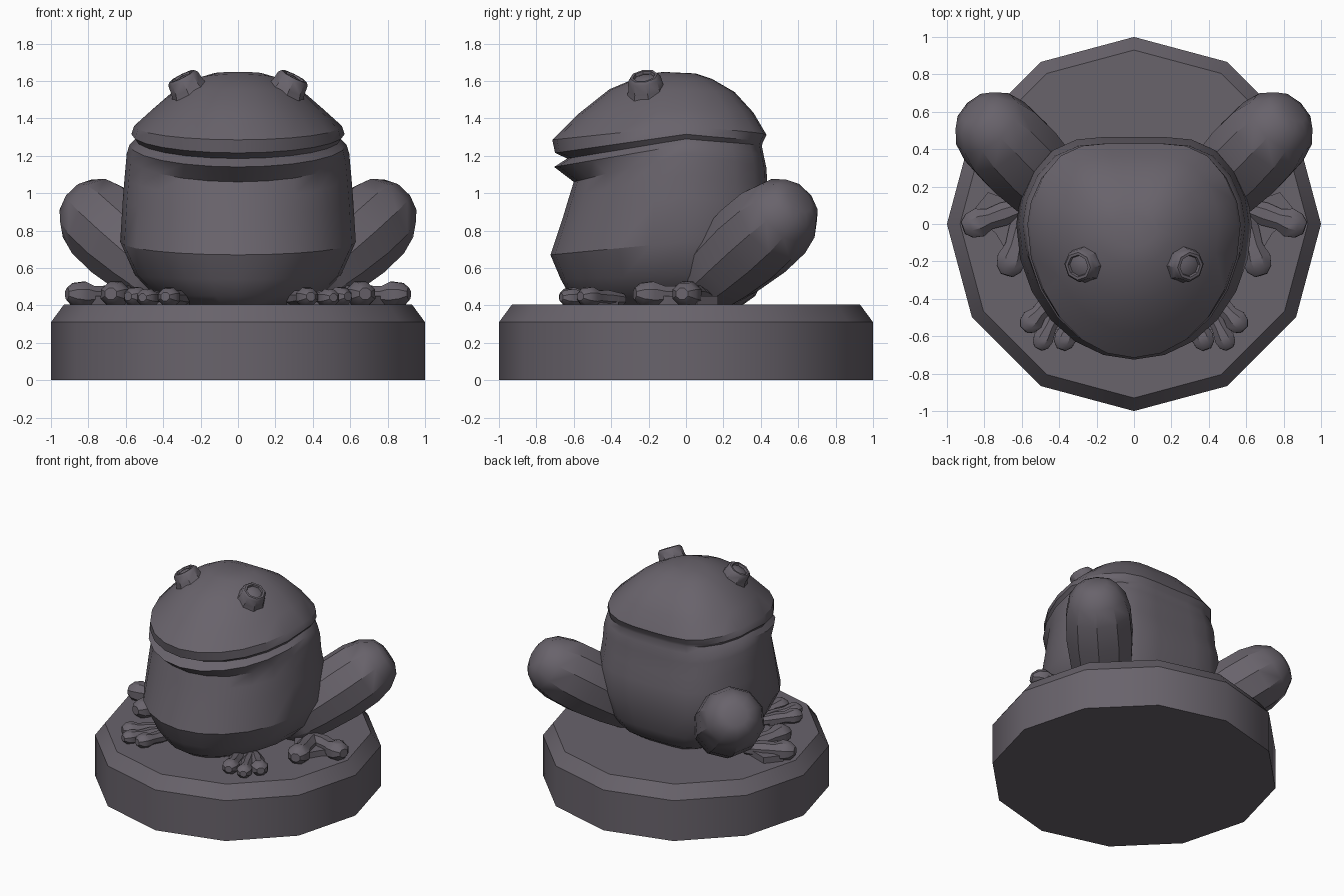
import bpy, bmesh, math
from mathutils import Vector

if "Cube" in bpy.data.objects:
    bpy.data.objects.remove(bpy.data.objects["Cube"])

stone = bpy.data.materials.new("dark_purple_grey")
stone.diffuse_color = (0.14, 0.125, 0.148, 1)
stone.use_nodes = True
stone.node_tree.nodes["Principled BSDF"].inputs["Base Color"].default_value = stone.diffuse_color


def loft(name, rings, mirror=False, angle=30):
    """Skin a list of equal-length closed rings and cap both ends."""
    bm = bmesh.new()
    loops = [[bm.verts.new(p) for p in ring] for ring in rings]
    n = len(loops[0])
    for a, b in zip(loops, loops[1:]):
        for i in range(n):
            j = (i + 1) % n
            bm.faces.new((a[i], a[j], b[j], b[i]))
    bm.faces.new(loops[0][::-1])
    bm.faces.new(loops[-1])
    bmesh.ops.recalc_face_normals(bm, faces=bm.faces[:])
    me = bpy.data.meshes.new(name)
    bm.to_mesh(me)
    bm.free()
    me.materials.append(stone)
    ob = bpy.data.objects.new(name, me)
    bpy.context.collection.objects.link(ob)
    bpy.ops.object.select_all(action='DESELECT')
    bpy.context.view_layer.objects.active = ob
    ob.select_set(True)
    bpy.ops.object.shade_smooth_by_angle(angle=math.radians(angle))
    if mirror:
        m = ob.modifiers.new("mirror", 'MIRROR')
        m.use_mirror_merge = False
    return ob


def tube_rings(start, direction, stations, n=8, squash=1.0):
    """Circles of (distance, radius) along a straight axis."""
    d = Vector(direction).normalized()
    side = d.cross(Vector((0, 0, 1))).normalized()
    up = side.cross(d) * squash
    out = []
    for dist, r in stations:
        c = Vector(start) + d * dist
        out.append([c + side * r * math.cos(t) + up * r * math.sin(t)
                    for t in (2 * math.pi * (i + .5) / n for i in range(n))])
    return out


# round plinth with a bevelled top edge
loft("plinth", [[(r * math.cos(i * math.pi / 6), r * math.sin(i * math.pi / 6), z)
                 for i in range(12)]
                for r, z in ((1, 0), (1, .31), (.93, .405))], angle=35)

# body and head: z at front, side, back; half width; front y, back y
sections = [
    (.40, .40, .40, .34, -.54, .30),
    (.45, .46, .45, .45, -.62, .37),
    (.54, .56, .55, .55, -.67, .42),
    (.67, .74, .74, .63, -.725, .46),
    (.88, .98, .92, .615, -.655, .465),
    (.98, 1.10, 1.02, .605, -.625, .435),
    (1.06, 1.21, 1.13, .595, -.60, .43),
    (1.14, 1.26, 1.20, .58, -.705, .415),   # lower lip
    (1.185, 1.29, 1.25, .55, -.635, .405),  # mouth
    (1.215, 1.315, 1.27, .57, -.70, .41),
    (1.285, 1.36, 1.31, .555, -.715, .43),  # upper lip
    (1.42, 1.45, 1.43, .455, -.58, .36),
    (1.555, 1.55, 1.54, .34, -.41, .26),
    (1.635, 1.61, 1.61, .22, -.22, .14),
    (1.648, 1.64, 1.64, .13, -.12, .05),
]
rings = []
N = 24
for zf, zs, zb, hw, yf, yb in sections:
    ring = []
    for i in range(N):
        a = 2 * math.pi * i / N
        c, s = math.cos(a), math.sin(a)
        if s < 0:
            y, z = -s * yf, zs + (zf - zs) * -s
        else:
            # back is fuller to either side of the spine
            y, z = s * yb + .14 * yb * math.sin(2 * a) ** 2, zs + (zb - zs) * s
        ring.append((hw * c, y, z))
    rings.append(ring)
loft("body_and_head", rings)

# eye stalks, with a rim and a sunken centre
loft("eyes", tube_rings((.225, -.20, 1.475), (.45, -.15, .9),
                        [(-.05, .17), (.03, .125), (.10, .095), (.155, .088),
                         (.17, .075), (.17, .06), (.155, .055), (.165, .03)]),
     mirror=True, angle=35)

# folded hind legs
loft("hind_legs", tube_rings((.40, .14, .55), (.34, .35, .31),
                             [(-.16, .08), (-.10, .15), (0, .195), (.15, .22), (.36, .24),
                              (.54, .235), (.66, .205), (.745, .145), (.775, .08)], 10),
     mirror=True, angle=32)


# toes: heel, tip, tip radius
toes = [("hind", (.62, .08), (.88, -.01), .08),
        ("hind", (.58, .06), (.67, -.24), .08),
        ("front", (.42, -.38), (.57, -.545), .062),
        ("front", (.38, -.40), (.50, -.645), .055),
        ("front", (.30, -.42), (.38, -.645), .06)]
for k, (kind, heel, tip, r) in enumerate(toes):
    h, t = Vector((*heel, .40 + r * .55)), Vector((*tip, .40 + r * .75))
    L = (t - h).length
    loft(f"{kind}_toe_{k + 1}",
         tube_rings(h, t - h, [(-.05, r * .6), (L * .3, r * .85), (L * .6, r * .75),
                               (L - r * .7, r * 1.05), (L, r * .9), (L + r * .45, r * .45)],
                    8, .9), mirror=True, angle=35)

# webbed soles joining the toes
for name, pts in (("hind_soles", [(.45, .05), (.78, .17), (.87, .06), (.74, -.05), (.66, -.18), (.56, -.12)]),
                  ("front_soles", [(.26, -.40), (.46, -.36), (.55, -.48), (.48, -.55), (.38, -.57), (.32, -.52)])):
    loft(name, [[(x, y, z) for x, y in pts] for z in (.395, .45)], mirror=True)
